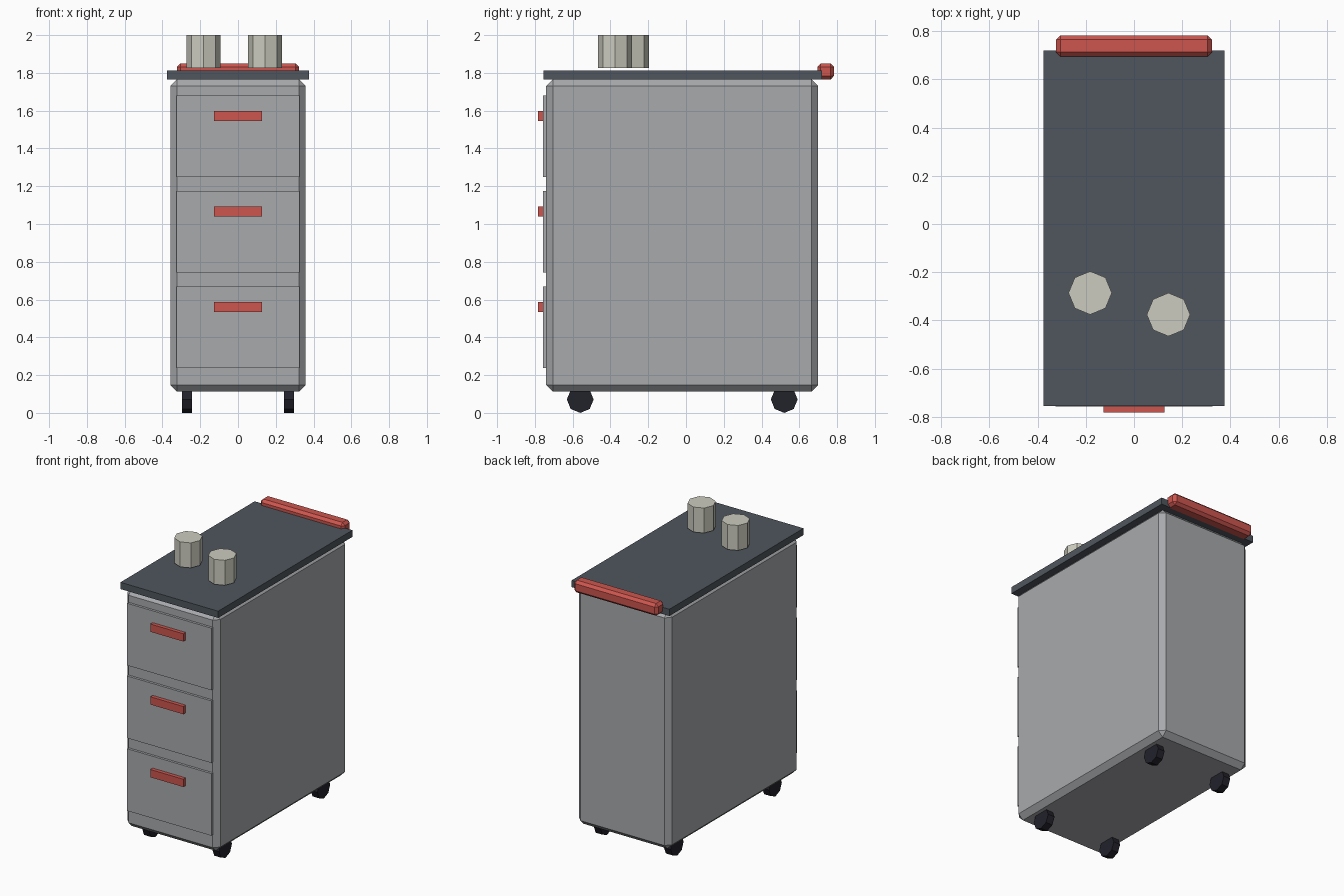
import bpy, bmesh
from mathutils import Matrix

if "Cube" in bpy.data.objects:
    bpy.data.objects.remove(bpy.data.objects["Cube"])


def material(name, rgb):
    m = bpy.data.materials.new(name)
    m.diffuse_color = (*rgb, 1)
    m.use_nodes = True
    m.node_tree.nodes["Principled BSDF"].inputs["Base Color"].default_value = m.diffuse_color
    return m


GREY = material("light grey", (0.39, 0.40, 0.415))
SLATE = material("slate", (0.078, 0.094, 0.11))
RED = material("red", (0.61, 0.092, 0.077))
CREAM = material("cream", (0.60, 0.60, 0.52))
BLACK = material("black", (0.016, 0.016, 0.024))


def finish(bm, name, mat):
    mesh = bpy.data.meshes.new(name)
    bm.to_mesh(mesh)
    bm.free()
    mesh.materials.append(mat)
    obj = bpy.data.objects.new(name, mesh)
    bpy.context.collection.objects.link(obj)
    return obj


def box(name, mat, x, y, z, bevel=0):
    """Box from (min, max) ranges, with an optional flat chamfer."""
    bm = bmesh.new()
    bmesh.ops.create_cube(bm, size=1)
    for v in bm.verts:
        for i, (lo, hi) in enumerate((x, y, z)):
            v.co[i] = hi if v.co[i] > 0 else lo
    if bevel:
        bmesh.ops.bevel(bm, geom=bm.edges[:], offset=bevel, segments=1,
                        profile=0.5, affect='EDGES')
    return finish(bm, name, mat)


def octagon(name, mat, centre, radius, depth, axis='Z'):
    """Eight-sided cylinder along z or x."""
    bm = bmesh.new()
    turn = Matrix.Rotation(1.5707963, 4, 'Y') if axis == 'X' else Matrix()
    bmesh.ops.create_cone(bm, cap_ends=True, segments=8, radius1=radius,
                          radius2=radius, depth=depth,
                          matrix=Matrix.Translation(centre) @ turn)
    return finish(bm, name, mat)


# Cabinet body, worktop and rear push bar
box("cabinet_body", GREY, (-0.358, 0.358), (-0.74, 0.70), (0.112, 1.765), 0.035)
box("worktop", SLATE, (-0.376, 0.376), (-0.755, 0.72), (1.765, 1.812))
box("push_bar", RED, (-0.323, 0.323), (0.695, 0.783), (1.765, 1.85), 0.018)

# Drawers with handles
for i in range(3):
    z = 0.453 + 0.506 * i
    box(f"drawer_{i + 1}", GREY, (-0.325, 0.325), (-0.757, -0.72), (z - 0.216, z + 0.216))
    h = z + 0.107
    box(f"drawer_handle_{i + 1}", RED, (-0.127, 0.127), (-0.783, -0.75), (h - 0.027, h + 0.027))

# Wheels
for side, x in (("left", -0.27), ("right", 0.27)):
    for end, y in (("front", -0.56), ("back", 0.52)):
        octagon(f"wheel_{end}_{side}", BLACK, (x, y, 0.071), 0.071, 0.052, 'X')

# Cups on the worktop
octagon("cup_left", CREAM, (-0.182, -0.286, 1.913), 0.09, 0.174)
octagon("cup_right", CREAM, (0.143, -0.376, 1.913), 0.09, 0.174)
